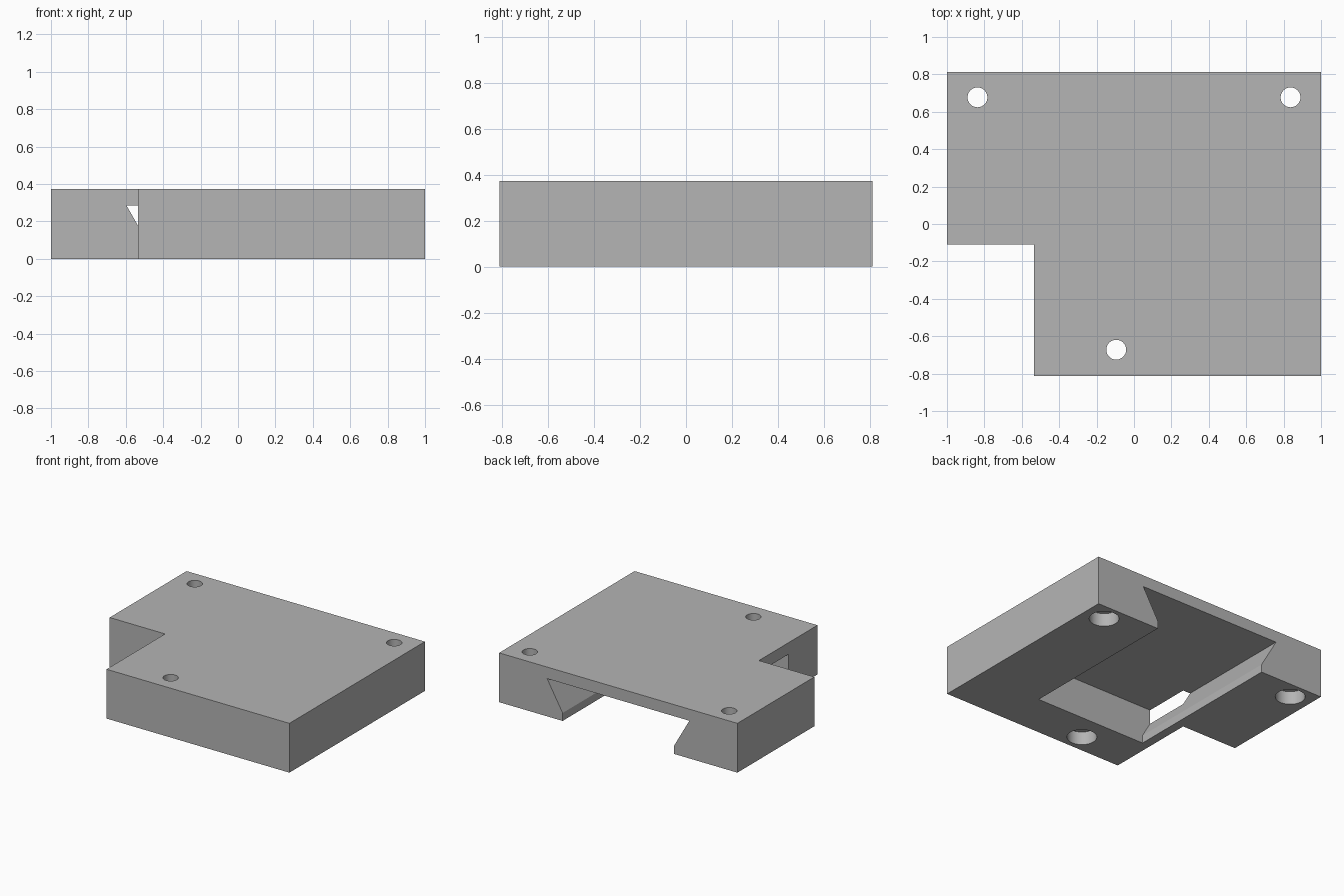
import bpy
import bmesh
from math import radians

cube = bpy.data.objects.get("Cube")
if cube:
    bpy.data.objects.remove(cube, do_unlink=True)

HEIGHT = 0.374
BACK = 0.812
SLOT_END = -0.465

grey = bpy.data.materials.new("plain grey")
grey.use_nodes = True
grey.diffuse_color = (0.46, 0.46, 0.46, 1)
grey.node_tree.nodes["Principled BSDF"].inputs["Base Color"].default_value = grey.diffuse_color


def prism(name, profile, offset):
    """Extrude a closed profile along an offset vector."""
    bm = bmesh.new()
    face = bm.faces.new([bm.verts.new(p) for p in profile])
    ext = bmesh.ops.extrude_face_region(bm, geom=[face])
    verts = [v for v in ext["geom"] if isinstance(v, bmesh.types.BMVert)]
    bmesh.ops.translate(bm, verts=verts, vec=offset)
    bmesh.ops.recalc_face_normals(bm, faces=bm.faces)
    mesh = bpy.data.meshes.new(name)
    bm.to_mesh(mesh)
    bm.free()
    mesh.materials.append(grey)
    obj = bpy.data.objects.new(name, mesh)
    bpy.context.collection.objects.link(obj)
    return obj


def cylinder(name, x, y, radius, bottom, top):
    bpy.ops.mesh.primitive_cylinder_add(vertices=48, radius=radius, depth=top - bottom,
                                        location=(x, y, (bottom + top) / 2))
    obj = bpy.context.object
    obj.name = name
    obj.data.materials.append(grey)
    return obj


# Block with a notched front corner
outline = [(-1, BACK), (-1, -0.11), (-0.535, -0.11), (-0.535, -BACK), (1, -BACK), (1, BACK)]
block = prism("mounting_block", [(x, y, 0) for x, y in outline], (0, 0, HEIGHT))

# Dovetail slot, open below and at the back
half = [(0.467, -0.1), (0.467, 0.06), (0.597, 0.286)]
section = half + [(-x, z) for x, z in reversed(half)]
cutters = [prism("dovetail_cutter", [(x, SLOT_END, z) for x, z in section],
                 (0, BACK + 0.1 - SLOT_END, 0))]

# Screw holes, counterbored from below
for x, y in [(-0.837, 0.677), (0.837, 0.677), (-0.095, -0.672)]:
    cutters.append(cylinder("screw_hole_cutter", x, y, 0.053, 0.05, HEIGHT + 0.1))
    cutters.append(cylinder("counterbore_cutter", x, y, 0.103, -0.1, 0.1))

for cutter in cutters:
    mod = block.modifiers.new(cutter.name, "BOOLEAN")
    mod.operation = "DIFFERENCE"
    mod.solver = "EXACT"
    mod.object = cutter

# Apply the cuts, then drop the cutters
bpy.ops.object.select_all(action="DESELECT")
block.select_set(True)
bpy.context.view_layer.objects.active = block
for mod in list(block.modifiers):
    bpy.ops.object.modifier_apply(modifier=mod.name)
for cutter in cutters:
    bpy.data.objects.remove(cutter, do_unlink=True)

bpy.ops.object.shade_smooth_by_angle(angle=radians(20))
